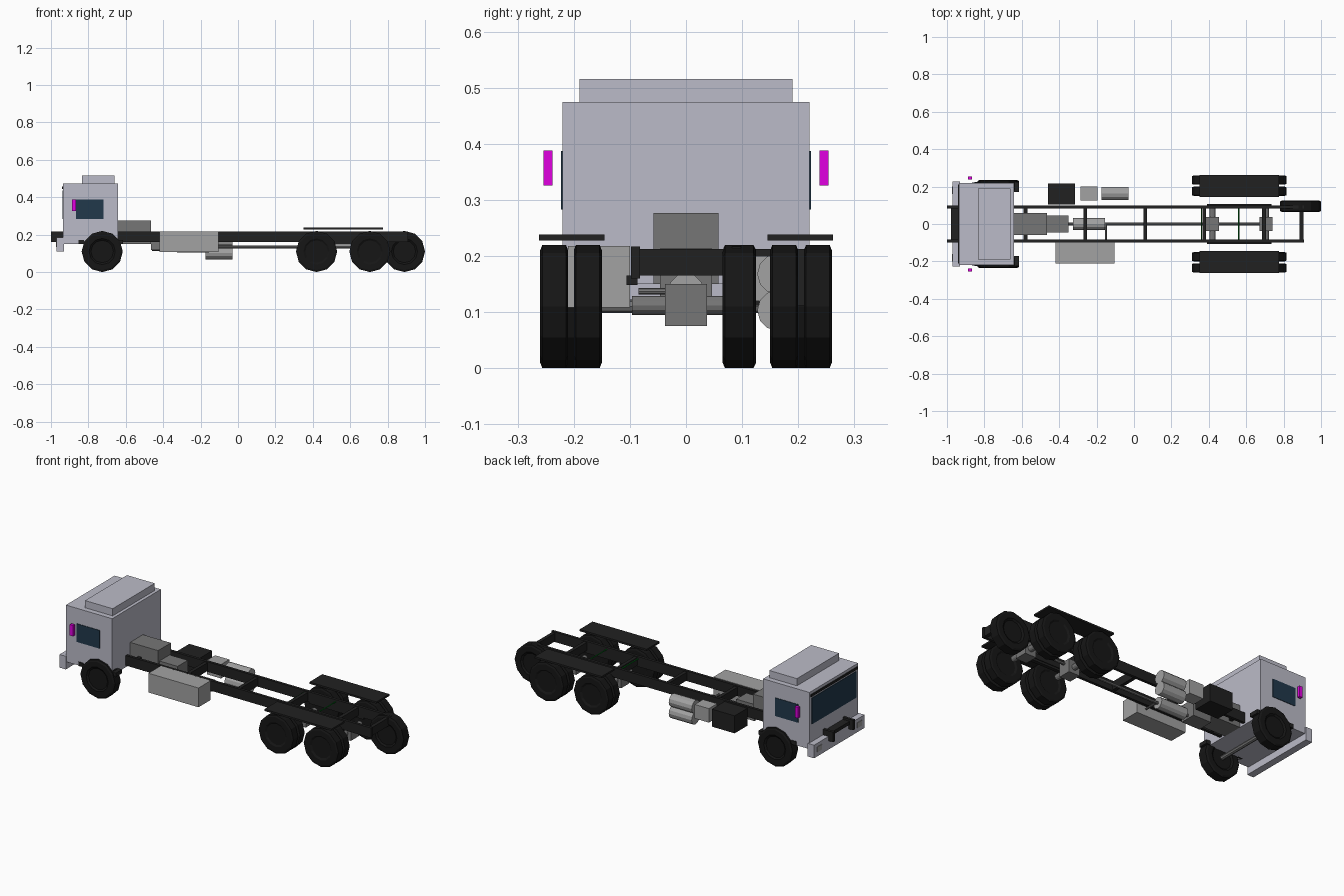
import bpy
import math
from mathutils import Vector

cube = bpy.data.objects.get("Cube")
if cube:
    bpy.data.objects.remove(cube, do_unlink=True)


def material(name, red, green, blue):
    mat = bpy.data.materials.new(name)
    mat.use_nodes = True
    color = (red, green, blue, 1)
    mat.diffuse_color = color
    mat.node_tree.nodes["Principled BSDF"].inputs["Base Color"].default_value = color
    return mat


paint = material("cab_paint", .5, .5, .58)
black = material("chassis_black", .015, .015, .015)
rubber = material("tyre_rubber", .008, .008, .008)
glass = material("dark_glass", .015, .04, .07)
magenta = material("mirror_magenta", .75, 0, .75)
green = material("rod_green", 0, .2, .01)
dark_grey = material("cast_grey", .18, .18, .18)
light_grey = material("tank_grey", .36, .36, .36)


def finish(name, verts, faces, mat):
    mesh = bpy.data.meshes.new(name)
    mesh.from_pydata(verts, [], faces)
    mesh.materials.append(mat)
    obj = bpy.data.objects.new(name, mesh)
    bpy.context.collection.objects.link(obj)
    return obj


def box(name, mat, xs, ys, zs):
    """Box given by its extent along each axis."""
    verts = [(x, y, z) for x in xs for y in sorted(ys) for z in zs]
    faces = [(0, 1, 3, 2), (4, 6, 7, 5), (0, 4, 5, 1),
             (2, 3, 7, 6), (0, 2, 6, 4), (1, 5, 7, 3)]
    return finish(name, verts, faces, mat)


def lathe(name, mat, start, end, profile, sides=12):
    """Closed solid turned about start-end; profile holds (fraction, radius)."""
    start, end = Vector(start), Vector(end)
    axis = end - start
    u = Vector((0, 0, 1)).cross(axis).normalized()
    v = axis.normalized().cross(u)
    verts, faces = [], []
    for along, radius in profile:
        for i in range(sides):
            a = math.tau * i / sides
            verts.append(start + axis * along + (u * math.cos(a) + v * math.sin(a)) * radius)
    for ring in range(len(profile) - 1):
        for i in range(sides):
            j = (i + 1) % sides
            lo, hi = ring * sides, (ring + 1) * sides
            faces.append((lo + i, lo + j, hi + j, hi + i))
    last = (len(profile) - 1) * sides
    faces.append(tuple(reversed(range(sides))))
    faces.append(tuple(range(last, last + sides)))
    return finish(name, verts, faces, mat)


def rod(name, mat, start, end, radius, sides=12):
    return lathe(name, mat, start, end, [(0, radius), (1, radius)], sides)


def wheel(name, x, y, width):
    # Flat tread with a slightly dished hub on both sides
    profile = [(.12, .06), (0, .07), (0, .1), (.08, .11),
               (.92, .11), (1, .1), (1, .07), (.88, .06)]
    lathe(name, rubber, (x, y - width / 2, .11), (x, y + width / 2, .11), profile)


# Cab, roof box, bumper and glass
box("cab", paint, (-.935, -.642), (-.22, .22), (.15, .474))
box("roof_box", paint, (-.835, -.66), (-.19, .19), (.474, .515))
box("bumper", paint, (-.97, -.93), (-.228, .228), (.11, .185))
box("windscreen", glass, (-.938, -.93), (-.2, .2), (.285, .435))
box("visor_strip", black, (-.94, -.93), (-.21, .21), (.445, .458))
box("tow_bar", black, (-.978, -.935), (-.09, .09), (.186, .205))

# Parts repeated on both sides of the truck
for side, label in ((-1, "front_side"), (1, "back_side")):
    def pair(inner, outer):
        return side * inner, side * outer

    box(f"side_window_{label}", glass, (-.865, -.72), pair(.215, .223), (.283, .387))
    box(f"mirror_{label}", magenta, (-.887, -.866), pair(.238, .254), (.326, .388))
    box(f"headlight_{label}", light_grey, (-.973, -.968), pair(.16, .2), (.135, .165))
    for end, x in (("fore", -.853), ("aft", -.645)):
        box(f"mudguard_{end}_{label}", black, (x, x + .03), pair(.17, .225), (.15, .172))
    box(f"frame_rail_{label}", black, (-1, .91), pair(.082, .098), (.16, .217))
    box(f"spring_{label}", black, (.39, .735), pair(.086, .106), (.148, .165))
    box(f"rear_fender_{label}", black, (.35, .775), pair(.145, .262), (.228, .238))

    # Single front wheel and two dual rear wheels
    wheel(f"steer_wheel_{label}", -.726, side * .205, .06)
    for number, x in enumerate((.42, .705)):
        for place, y in (("inner", .175), ("outer", .235)):
            wheel(f"rear_wheel_{number}_{place}_{label}", x, side * y, .05)

wheel("spare_wheel", .89, .095, .06)

# Frame crossmembers and thin tie rods
for number, x in enumerate((-.58, -.26, .06, .375, .695, .895)):
    box(f"crossmember_{number}", black, (x - .01, x + .01), (-.085, .085), (.165, .212))
for number, x in enumerate((.36, .56)):
    rod(f"tie_rod_{number}", green, (x, -.085, .205), (x, .085, .205), .003, 8)

# Engine and driveline
box("engine", dark_grey, (-.642, -.465), (-.058, .058), (.15, .277))
box("gearbox", dark_grey, (-.465, -.35), (-.046, .046), (.118, .213))
rod("muffler", light_grey, (-.325, 0, .137), (-.155, 0, .137), .032)
rod("exhaust_pipe", dark_grey, (-.15, 0, .137), (-.15, -.085, .137), .006, 8)
rod("drive_shaft", dark_grey, (-.35, 0, .135), (.7, 0, .135), .008, 8)
rod("front_axle", dark_grey, (-.726, -.18, .11), (-.726, .18, .11), .012, 8)
for number, x in enumerate((.42, .705)):
    rod(f"rear_axle_{number}", dark_grey, (x, -.096, .112), (x, .096, .112), .017)
    box(f"differential_{number}", dark_grey, (x - .035, x + .035), (-.037, .037), (.075, .15))

# Tanks and boxes hung on the frame
box("fuel_tank", light_grey, (-.42, -.103), (-.21, -.1), (.108, .218))
box("battery_box", black, (-.46, -.315), (.103, .217), (.112, .212))
box("filter_box", light_grey, (-.285, -.195), (.125, .2), (.12, .2))
for place, z in (("lower", .103), ("upper", .168)):
    rod(f"air_tank_{place}", light_grey, (-.175, .163, z), (-.03, .163, z), .036)
